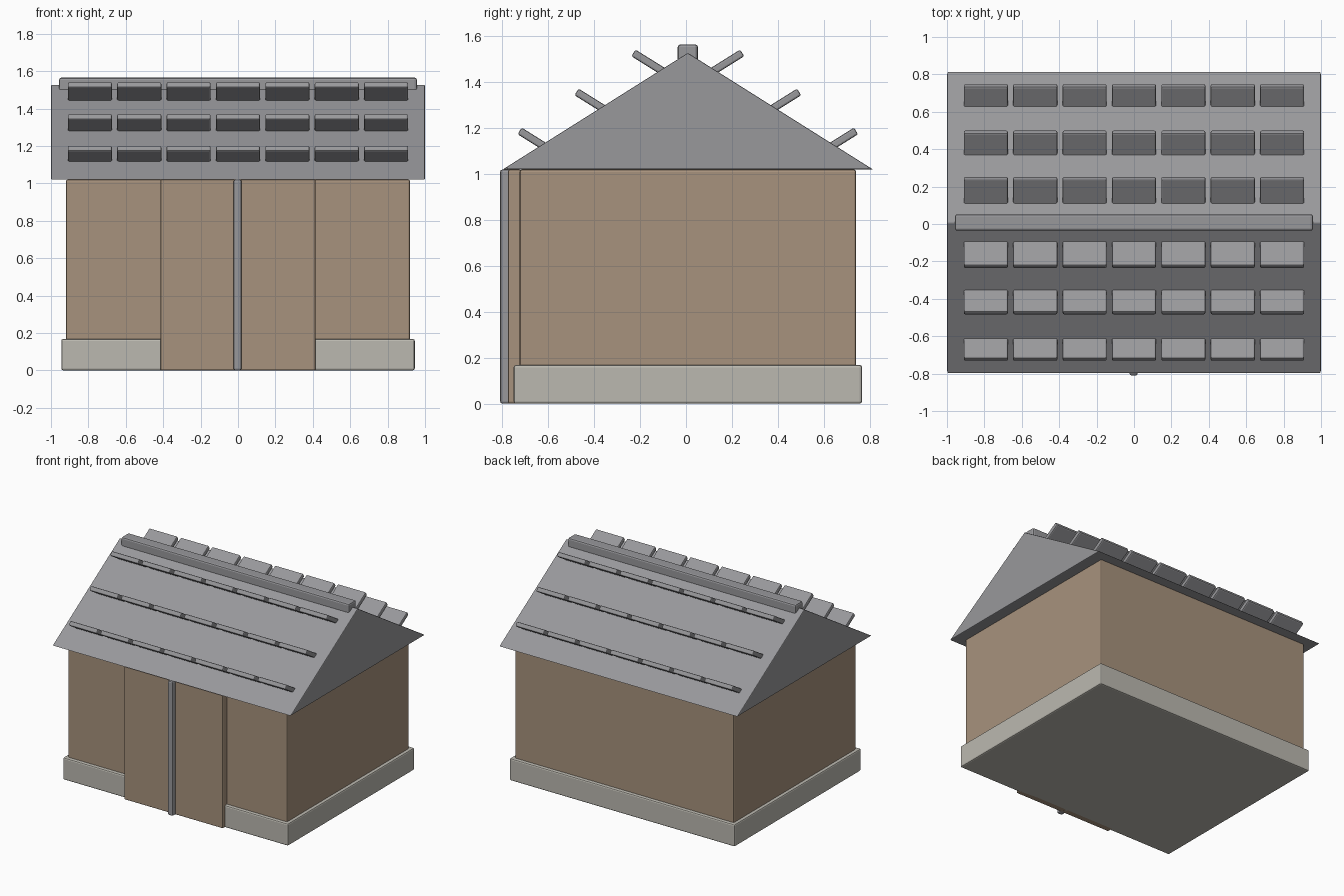
import bpy, math

cube = bpy.data.objects.get("Cube")
if cube:
    bpy.data.objects.remove(cube, do_unlink=True)

CY = 0.008  # centre line of the hut in y


def material(name, colour):
    m = bpy.data.materials.new(name)
    m.use_nodes = True
    m.diffuse_color = (*colour, 1)
    m.node_tree.nodes["Principled BSDF"].inputs["Base Color"].default_value = (*colour, 1)
    return m


TIMBER = material("timber_brown", (0.39, 0.29, 0.205))
SLATE = material("slate_grey", (0.315, 0.315, 0.33))
STONE = material("pale_stone", (0.50, 0.485, 0.435))


def prism(name, profile, x0, x1, mat, bevel):
    """Extrude a y-z profile from x0 to x1 and soften its edges."""
    n = len(profile)
    verts = [(x, y, z) for x in (x0, x1) for y, z in profile]
    faces = [tuple(range(n))[::-1], tuple(range(n, 2 * n))]
    faces += [(i, (i + 1) % n, n + (i + 1) % n, n + i) for i in range(n)]
    mesh = bpy.data.meshes.new(name)
    mesh.from_pydata(verts, [], faces)
    mesh.materials.append(mat)
    obj = bpy.data.objects.new(name, mesh)
    bpy.context.collection.objects.link(obj)
    mod = obj.modifiers.new("soft_edges", 'BEVEL')
    mod.width = bevel
    mod.segments = 2
    return obj


def block(name, x, y, z, mat, bevel=0.01):
    profile = [(y[0], z[0]), (y[1], z[0]), (y[1], z[1]), (y[0], z[1])]
    return prism(name, profile, x[0], x[1], mat, bevel)


# Walls and stone plinth
block("walls", (-0.92, 0.92), (CY - 0.733, CY + 0.733), (0.003, 1.02), TIMBER)
block("plinth", (-0.945, 0.945), (CY - 0.759, CY + 0.759), (0, 0.168), STONE)

# Double doors with a centre post
for side, x in (("right", (-0.415, 0)), ("left", (0, 0.415))):
    block("door_" + side, x, (-0.775, -0.72), (0, 1.02), TIMBER, 0.008)
block("door_post", (-0.024, 0.019), (-0.81, -0.76), (0, 1.02), SLATE, 0.01)

# Gable roof and ridge beam
prism("roof", [(CY - 0.807, 1.02), (CY + 0.807, 1.02), (CY, 1.528)], -1, 1, SLATE, 0.006)
block("ridge_beam", (-0.957, 0.957), (CY - 0.044, CY + 0.044), (1.49, 1.565), SLATE, 0.012)

# Rows of raised slats on both slopes
TILT = math.radians(32)
LENGTH, THICK = 0.21, 0.034
for side, name in ((-1, "front"), (1, "back")):
    for row in range(3):
        tip_y, tip_z = 0.237 + 0.248 * row, 1.528 - 0.17 * row
        mid_y = tip_y - math.cos(TILT) * LENGTH / 2
        mid_z = tip_z - math.sin(TILT) * LENGTH / 2
        for col in range(7):
            slat = block(f"roof_slat_{name}_{row + 1}_{col + 1}", (-0.118, 0.118),
                         (-LENGTH / 2, LENGTH / 2), (-THICK / 2, THICK / 2), SLATE, 0.008)
            slat.location = ((col - 3) * 0.264, CY + side * mid_y, mid_z)
            slat.rotation_euler.x = side * TILT
